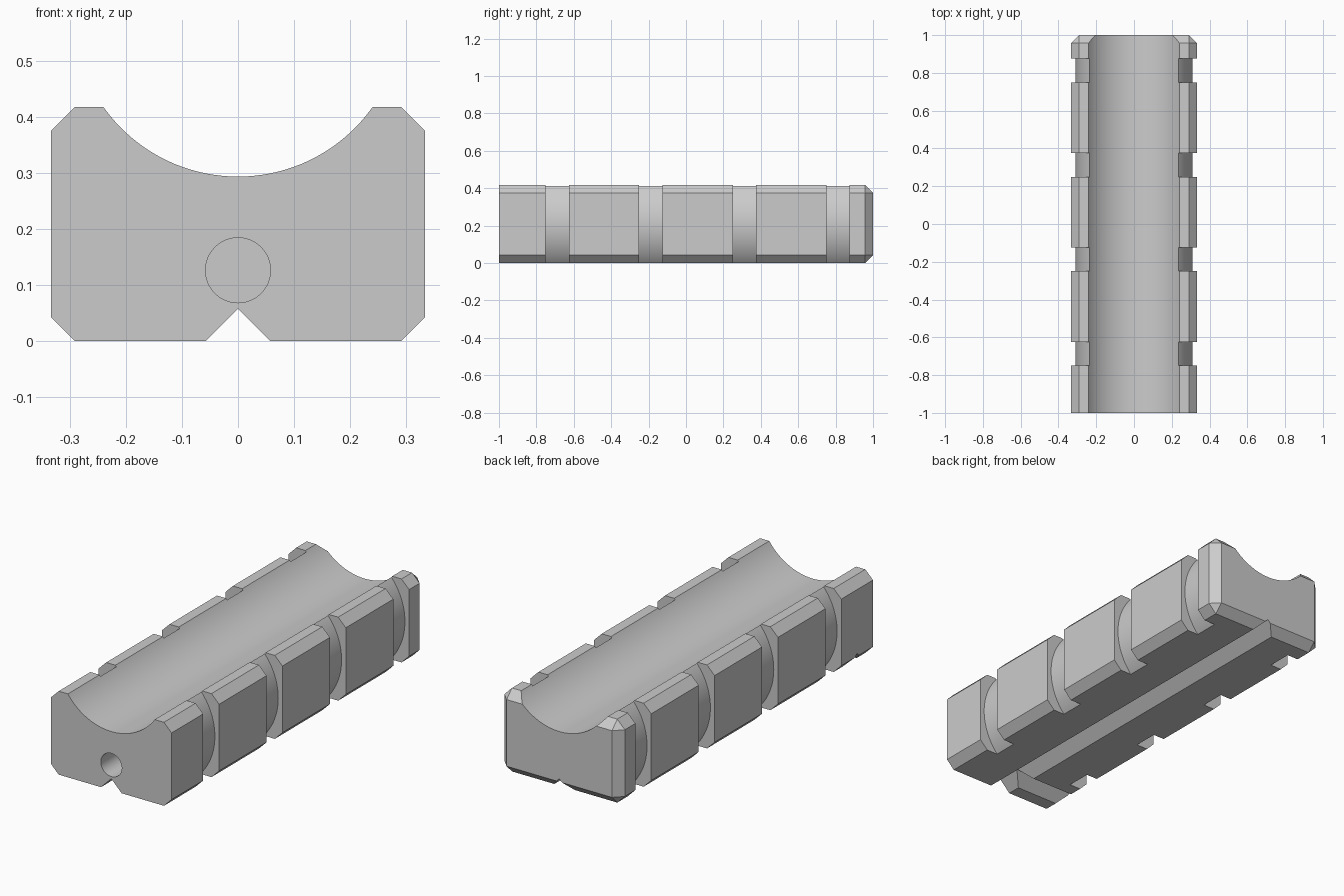
import bpy, bmesh, math
from mathutils import Matrix

old = bpy.data.objects.get("Cube")
if old:
    bpy.data.objects.remove(old, do_unlink=True)

W, H = 0.333, 0.417      # half width, height
CHAMFER = 0.042
MID = H / 2

grey = bpy.data.materials.new("plain grey")
grey.use_nodes = True
grey.diffuse_color = (0.6, 0.6, 0.6, 1)
grey.node_tree.nodes["Principled BSDF"].inputs["Base Color"].default_value = (0.6, 0.6, 0.6, 1)


def make_object(name, bm):
    bmesh.ops.recalc_face_normals(bm, faces=bm.faces)
    mesh = bpy.data.meshes.new(name)
    bm.to_mesh(mesh)
    bm.free()
    mesh.materials.append(grey)
    obj = bpy.data.objects.new(name, mesh)
    bpy.context.collection.objects.link(obj)
    return obj


def add_prism(bm, profile, y0, y1, matrix=Matrix()):
    """Extrude an (x, z) profile along y."""
    ends = [[bm.verts.new(matrix @ Matrix.Translation((x, y, z)).translation)
             for x, z in profile] for y in (y0, y1)]
    bm.faces.new(ends[0])
    bm.faces.new(ends[1][::-1])
    n = len(profile)
    for i in range(n):
        j = (i + 1) % n
        bm.faces.new((ends[0][i], ends[0][j], ends[1][j], ends[1][i]))


def arc(cx, cz, r, a0, a1, n):
    return [(cx + r * math.cos(a0 + (a1 - a0) * i / n),
             cz + r * math.sin(a0 + (a1 - a0) * i / n)) for i in range(n + 1)]


def cut(target, bm, name):
    cutter = make_object(name, bm)
    cutter.hide_render = True
    mod = target.modifiers.new(name, "BOOLEAN")
    mod.operation = "DIFFERENCE"
    mod.solver = "EXACT"
    mod.object = cutter
    bpy.context.view_layer.objects.active = target
    bpy.ops.object.modifier_apply(modifier=mod.name)
    bpy.data.objects.remove(cutter, do_unlink=True)


# Block with chamfered long edges and back rim
bm = bmesh.new()
add_prism(bm, [(-W, 0), (W, 0), (W, H), (-W, H)], -1, 1)
edges = [e for e in bm.edges if any(v.co.y > 0 for v in e.verts)]
bmesh.ops.bevel(bm, geom=edges, offset=CHAMFER, offset_type="OFFSET",
                segments=1, affect="EDGES", clamp_overlap=False)
body = make_object("grip_block", bm)

# Round trough along the top
bm = bmesh.new()
add_prism(bm, arc(0, 0.587, 0.294, 0, 2 * math.pi, 128)[:-1], -1.1, 1.1)
cut(body, bm, "trough_cutter")

# Side slots with a rounded floor, mirrored left and right
bm = bmesh.new()
half = math.asin((MID + 0.02) / 0.31)
slot = arc(0, MID, 0.31, -half, half, 32) + [(0.5, H + 0.02), (0.5, -0.02)]
for y in (-0.75, -0.25, 0.25, 0.75):
    for side in (1, -1):
        add_prism(bm, [(side * x, z) for x, z in slot], y, y + 0.125)
cut(body, bm, "slot_cutter")

# Long V groove underneath
vee = [(0, 0.057), (-0.107, -0.05), (0.107, -0.05)]
bm = bmesh.new()
add_prism(bm, vee, -1.1, 1.1)
cut(body, bm, "long_groove_cutter")

# Short cross groove from the long one out to the right side
bm = bmesh.new()
turn = Matrix.Translation((0, -0.875, 0)) @ Matrix.Rotation(math.pi / 2, 4, "Z")
add_prism(bm, vee, 0.001, 0.5, turn)
cut(body, bm, "cross_groove_cutter")

# Blind round hole in the front face
bm = bmesh.new()
add_prism(bm, arc(0, 0.126, 0.058, 0, 2 * math.pi, 48)[:-1], -1.1, -0.5)
cut(body, bm, "hole_cutter")

bpy.ops.object.select_all(action="DESELECT")
body.select_set(True)
bpy.context.view_layer.objects.active = body
bpy.ops.object.shade_smooth_by_angle(angle=math.radians(25))
